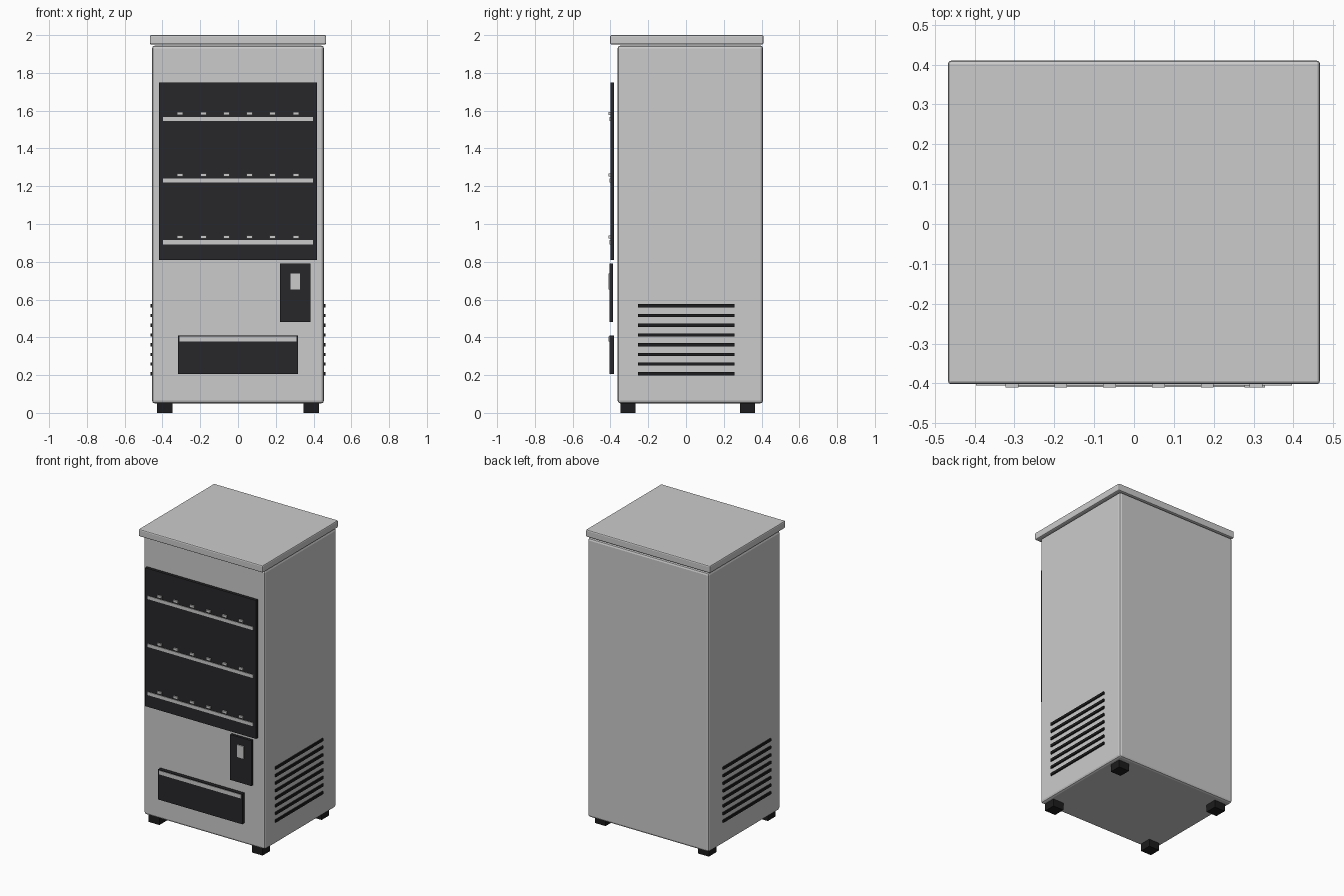
import bpy

if "Cube" in bpy.data.objects:
    bpy.data.objects.remove(bpy.data.objects["Cube"])


def material(name, rgb):
    m = bpy.data.materials.new(name)
    m.diffuse_color = (*rgb, 1)
    m.use_nodes = True
    m.node_tree.nodes["Principled BSDF"].inputs["Base Color"].default_value = m.diffuse_color
    return m


DARK = material("dark_panel", (0.02, 0.02, 0.023))
BLACK = material("black_rubber", (0.012, 0.012, 0.013))


def box(name, x, y, z, mat=None, bevel=0, segments=2):
    """Box from (min, max) ranges on each axis, optionally bevelled."""
    bpy.ops.mesh.primitive_cube_add(
        size=1, location=[(r[0] + r[1]) / 2 for r in (x, y, z)])
    ob = bpy.context.object
    ob.name = name
    ob.scale = [r[1] - r[0] for r in (x, y, z)]
    bpy.ops.object.transform_apply(location=False, rotation=False, scale=True)
    if mat:
        ob.data.materials.append(mat)
    if bevel:
        mod = ob.modifiers.new("bevel", 'BEVEL')
        mod.width = bevel
        mod.segments = segments
    return ob


# Cabinet and lid
box("cabinet", (-0.455, 0.455), (-0.362, 0.408), (0.05, 1.945), bevel=0.015)
box("lid", (-0.467, 0.467), (-0.402, 0.41), (1.95, 2.0), bevel=0.008)

# Display window, standing just proud of the cabinet front
box("display_window", (-0.417, 0.417), (-0.401, -0.381), (0.81, 1.75), DARK)

# Shelves with a row of selection buttons above each
for i, z in enumerate((0.903, 1.23, 1.555)):
    box(f"shelf_{i}", (-0.397, 0.397), (-0.405, -0.393), (z - 0.011, z + 0.011))
    for j in range(6):
        x = (j - 2.5) * 0.1225
        box(f"button_{i}_{j}", (x - 0.016, x + 0.016), (-0.41, -0.395),
            (z + 0.021, z + 0.037))

# Payment panel with coin plate
box("payment_panel", (0.223, 0.384), (-0.404, -0.386), (0.482, 0.79), DARK)
box("coin_plate", (0.278, 0.329), (-0.41, -0.395), (0.654, 0.738))

# Delivery tray with its grey top flap
box("delivery_tray", (-0.317, 0.317), (-0.406, -0.381), (0.205, 0.41), DARK)
box("tray_flap", (-0.309, 0.309), (-0.409, -0.395), (0.379, 0.405))

# Vent slats on both sides
for side, s in (("left", -1), ("right", 1)):
    for i in range(8):
        z = 0.207 + i * 0.0514
        box(f"vent_{side}_{i}", sorted((s * 0.445, s * 0.464)),
            (-0.254, 0.256), (z - 0.0085, z + 0.0085), BLACK)

# Feet
for sx in (-1, 1):
    for y in (-0.307, 0.326):
        box("foot", sorted((sx * 0.348, sx * 0.428)), (y - 0.04, y + 0.04),
            (0, 0.05), BLACK)
